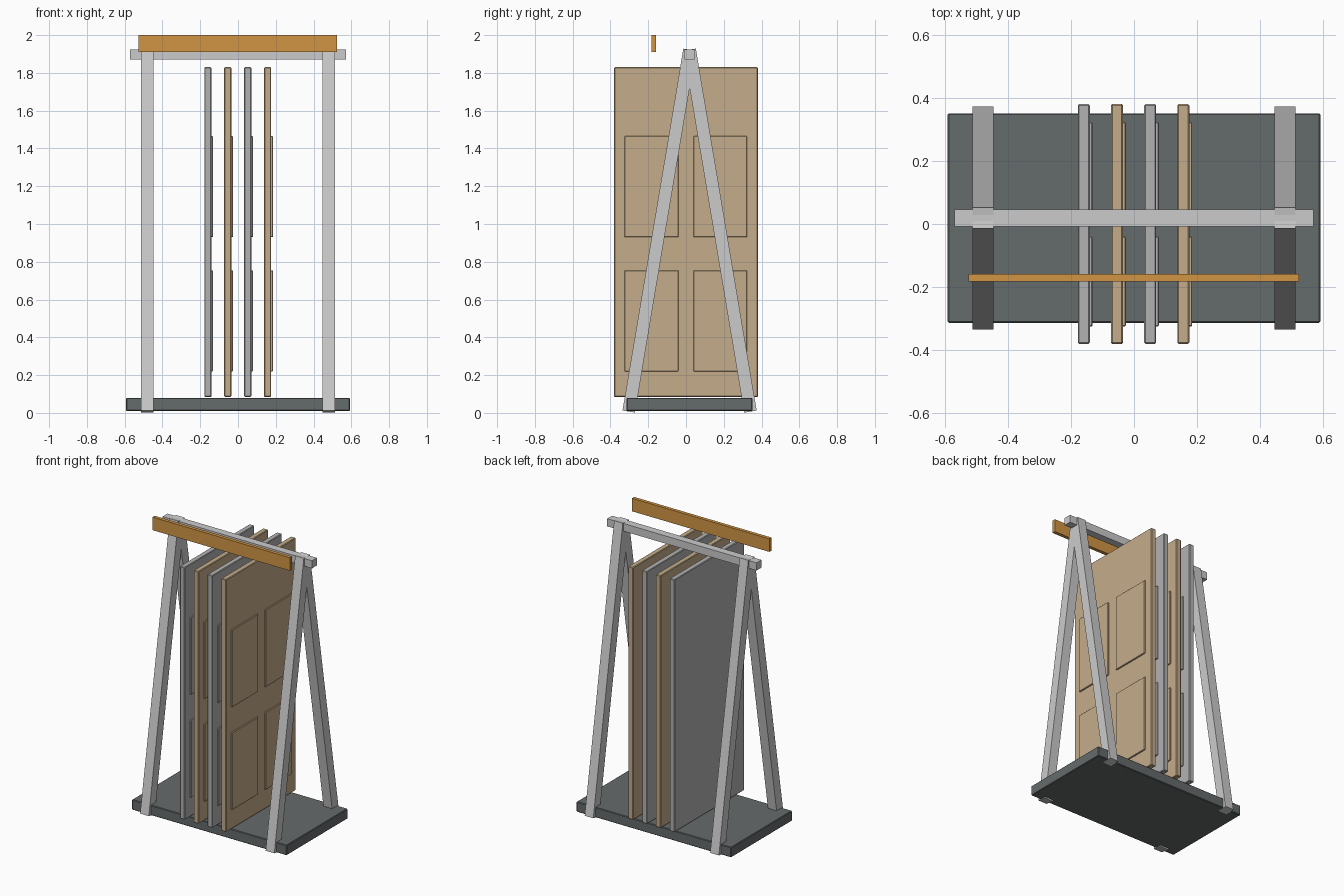
import bpy, bmesh, math
from mathutils import Matrix, Vector

if "Cube" in bpy.data.objects:
    bpy.data.objects.remove(bpy.data.objects["Cube"])


def material(name, rgb):
    m = bpy.data.materials.new(name)
    m.diffuse_color = (*rgb, 1)
    m.use_nodes = True
    m.node_tree.nodes["Principled BSDF"].inputs["Base Color"].default_value = m.diffuse_color
    return m


DARK = material("dark_base", (0.13, 0.145, 0.15))
STEEL = material("steel", (0.56, 0.56, 0.58))
TAN = material("tan_wood", (0.56, 0.42, 0.26))
GREY = material("grey_paint", (0.45, 0.45, 0.45))
ORANGE = material("orange_wood", (0.64, 0.30, 0.06))


def add_box(bm, centre, size, tilt=0.0):
    mat = (Matrix.Translation(Vector(centre)) @ Matrix.Rotation(tilt, 4, 'X')
           @ Matrix.Diagonal((*size, 1)))
    bmesh.ops.create_cube(bm, size=1, matrix=mat)


def make(name, boxes, mat, bevel=0.0):
    bm = bmesh.new()
    for b in boxes:
        add_box(bm, *b)
    if bevel:
        bmesh.ops.bevel(bm, geom=bm.edges[:], offset=bevel, segments=1,
                        affect='EDGES', profile=0.5)
    mesh = bpy.data.meshes.new(name)
    bm.to_mesh(mesh)
    bm.free()
    mesh.materials.append(mat)
    obj = bpy.data.objects.new(name, mesh)
    bpy.context.collection.objects.link(obj)
    return obj


CY = 0.019  # centre line of the frame in y

# Base slab
make("base", [((0, CY, 0.045), (1.184, 0.666, 0.07))], DARK, 0.004)

# A-frame legs: crossing at the top, one pair at each end
foot, top = 0.322, 0.0
height, z_mid = 1.916, 0.965
tilt = math.atan2(foot - top, height)
length = math.hypot(foot - top, height)
for sx, side in ((-1, "left"), (1, "right")):
    for sy, end in ((-1, "front"), (1, "back")):
        make(f"{end}_leg_{side}",
             [((sx * 0.48, CY + sy * (foot + top) / 2, z_mid),
               (0.066, 0.067, length), sy * tilt)], STEEL)

# Top crossbar
make("crossbar", [((0, CY, 1.898), (1.142, 0.053, 0.053))], STEEL)

# Wooden header board, floating in front of the bar
make("header_board", [((-0.001, -0.171, 1.955), (1.05, 0.024, 0.09))], ORANGE)

# Display doors with four raised panels on the right-hand face
for i in range(4):
    x = -0.1595 + i * 0.1055
    mat = TAN if i % 2 else GREY
    make(f"door_{i + 1}", [((x, 0, 0.9575), (0.038, 0.762, 1.745))], mat, 0.004)
    panels = [((x + 0.0205, y, z), (0.015, 0.285, 0.535))
              for y in (-0.183, 0.181) for z in (0.4875, 1.1975)]
    make(f"door_panels_{i + 1}", panels, mat, 0.003)
